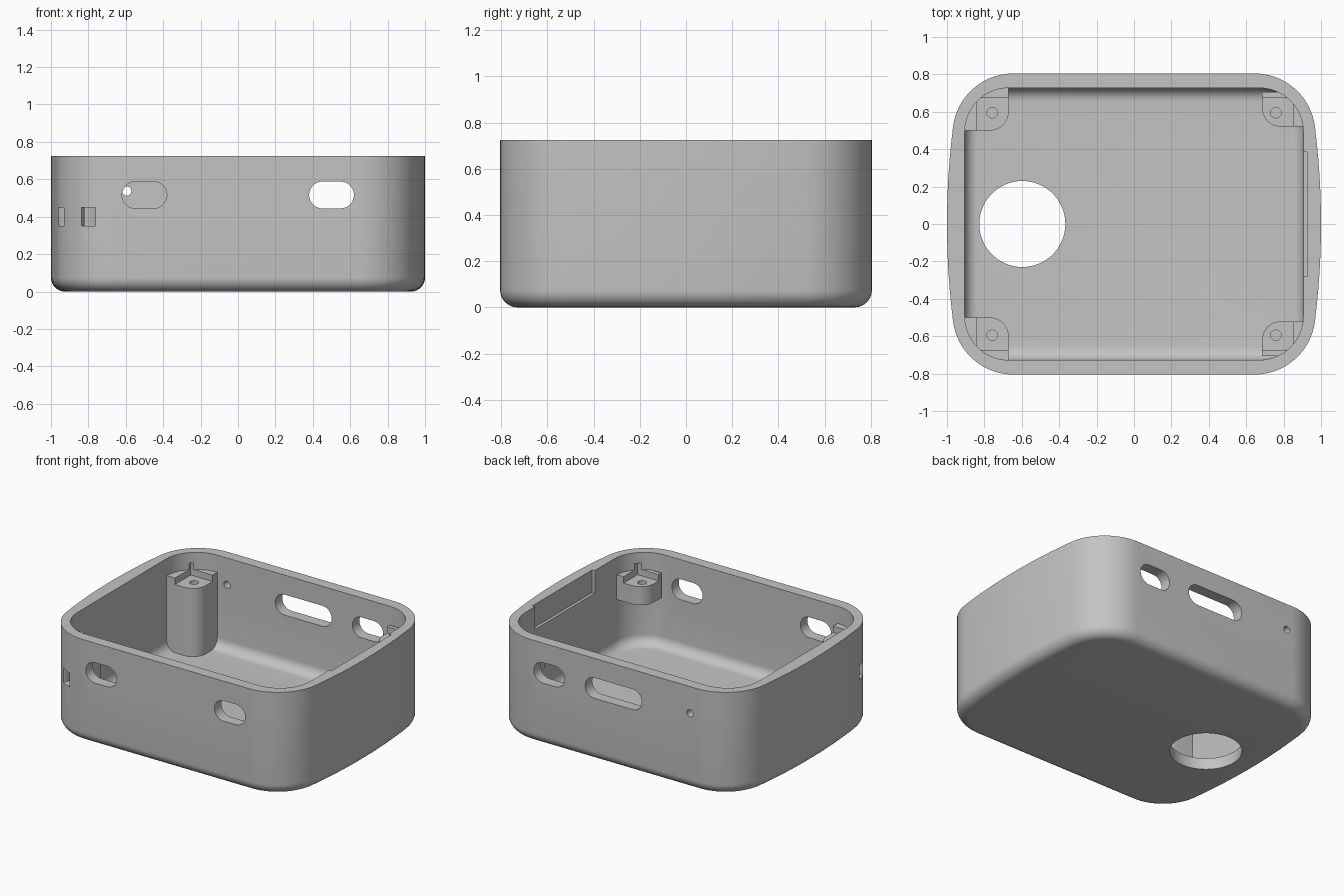
import bpy, bmesh
from math import sin, cos, pi, radians, asin

cube = bpy.data.objects.get("Cube")
if cube:
    bpy.data.objects.remove(cube, do_unlink=True)

HEIGHT, FLOOR = 0.725, 0.08
grey = bpy.data.materials.new("plain grey")
grey.use_nodes = True
grey.diffuse_color = (0.55, 0.55, 0.55, 1)
grey.node_tree.nodes["Principled BSDF"].inputs["Base Color"].default_value = (0.55, 0.55, 0.55, 1)


def new_object(name, bm):
    bmesh.ops.recalc_face_normals(bm, faces=bm.faces)
    mesh = bpy.data.meshes.new(name)
    bm.to_mesh(mesh)
    bm.free()
    mesh.materials.append(grey)
    obj = bpy.data.objects.new(name, mesh)
    bpy.context.collection.objects.link(obj)
    return obj


def loft(name, rings):
    """Skin a stack of equal-length rings and cap both ends."""
    bm = bmesh.new()
    rows = [[bm.verts.new(p) for p in ring] for ring in rings]
    for a, b in zip(rows, rows[1:]):
        for i in range(len(a)):
            j = (i + 1) % len(a)
            bm.faces.new((a[i], a[j], b[j], b[i]))
    bm.faces.new(rows[0])
    bm.faces.new(rows[-1])
    return new_object(name, bm)


def prism(name, pts, lo, hi, axis="z"):
    place = {"z": lambda u, v, w: (u, v, w), "y": lambda u, v, w: (u, w, v)}[axis]
    return loft(name, [[place(u, v, w) for u, v in pts] for w in (lo, hi)])


def arc(cx, cy, r, start, end, n):
    return [(cx + r * cos(radians(start + (end - start) * i / n)),
             cy + r * sin(radians(start + (end - start) * i / n))) for i in range(n + 1)]


def box_pts(x0, x1, y0, y1):
    return [(x0, y0), (x1, y0), (x1, y1), (x0, y1)]


def outline(cx, cy, r, bulge_x):
    """Rounded plan with bowed sides; bulge_x is the half width at y = 0."""
    tilt = 0 if bulge_x - cx - r < 0.001 else 7
    corner = arc(cx, cy, r, tilt, 90, 14)
    ex, ey = corner[0]
    side = []
    for i in range(6):
        y = ey * i / 6
        side.append((bulge_x - (bulge_x - ex) * (y / ey) ** 2, y))
    quarter = side + corner
    left = [(-x, y) for x, y in reversed(quarter)]
    top = quarter + left
    return top + [(x, -y) for x, y in reversed(top[1:-1])]


def ring(cx, cy, r, bulge_x, inset, z):
    return [(x, y, z) for x, y in outline(cx, cy, r - inset, bulge_x - inset)]


# Shell: outer skin up, over the rim, inner skin down
outer = (0.645, 0.48, 0.325, 1.0)
inner = (0.67, 0.492, 0.235, 0.905)
steps = [pi / 2 * i / 8 for i in range(9)]
rings = [ring(*outer, 0.075 * (1 - sin(t)), 0.075 * (1 - cos(t))) for t in steps]
rings.append(ring(*outer, 0, HEIGHT))
rings.append(ring(*inner, 0, HEIGHT))
rings += [ring(*inner, 0.07 * (1 - sin(t)), FLOOR + 0.07 * (1 - cos(t))) for t in reversed(steps)]
case = loft("case_shell", rings)


def combine(tool, operation):
    mod = case.modifiers.new(tool.name, "BOOLEAN")
    mod.object, mod.operation, mod.solver = tool, operation, "EXACT"
    bpy.context.view_layer.objects.active = case
    bpy.ops.object.modifier_apply(modifier=mod.name)
    bpy.data.objects.remove(tool, do_unlink=True)


# Corner screw posts: full height on -x, short brackets on +x
for sx in (-1, 1):
    if sx < 0:
        a, b, back, seat_x, bottom = 0.67, 0.50, 0.75, 0.84, 0.05
    else:
        a, b, back, seat_x, bottom = 0.685, 0.52, 0.705, 0.85, 0.43
    profile = [(a, back)]
    profile += [(x, min(y, back)) for x, y in arc(0.70, 0.52, 0.23, 80, 0, 12)
                if y < back or back > 0.74]
    profile += [(0.93, b)] if b < 0.52 else []
    profile += arc(a + 0.1, b + 0.1, 0.1, 270, 180, 10)
    for sy in (-1, 1):
        mirror = lambda pts: [(sx * x, sy * y) for x, y in pts]
        combine(prism("screw_post", mirror(profile), bottom, 0.605), "UNION")
        combine(prism("post_seat", mirror(box_pts(0.6, seat_x, 0.4, 0.675)), 0.56, 0.65), "DIFFERENCE")
        combine(prism("screw_hole", mirror(arc(0.758, 0.595, 0.028, 0, 345, 23)), 0.46, 0.6), "DIFFERENCE")


def slot(x, width, y0, y1):
    r, z = 0.072, 0.516
    h = width / 2 - r
    pts = arc(x + h, z, r, -90, 90, 14) + arc(x - h, z, r, 90, 270, 14)
    combine(prism("port_slot", pts, y0, y1, "y"), "DIFFERENCE")


# Port slots in the front and back walls
slot(-0.5, 0.24, -0.9, -0.68)
slot(0.5, 0.24, -0.9, -0.68)
slot(0.5, 0.24, 0.68, 0.9)
slot(0, 0.44, 0.68, 0.9)

# Small indicator hole in the back and cable hole in the floor
combine(prism("indicator_hole", arc(-0.595, 0.537, 0.025, 0, 345, 23), 0.68, 0.9, "y"), "DIFFERENCE")
combine(prism("floor_hole", arc(-0.597, 0, 0.23, 0, 354, 59), -0.1, 0.2), "DIFFERENCE")

# Shallow recess in the +x inner wall, open at the rim
combine(prism("wall_recess", box_pts(0.8, 0.925, -0.28, 0.385), 0.565, 0.8), "DIFFERENCE")

# Curved cord channel through the front corner
cx, cy = -0.893, -0.698
channel = arc(cx, cy, 0.157, -60, 155, 24) + arc(cx, cy, 0.072, 155, -60, 24)
combine(prism("cord_channel", channel, 0.35, 0.45), "DIFFERENCE")

bpy.ops.object.select_all(action="DESELECT")
case.select_set(True)
bpy.context.view_layer.objects.active = case
bpy.ops.object.shade_smooth_by_angle(angle=radians(30))
